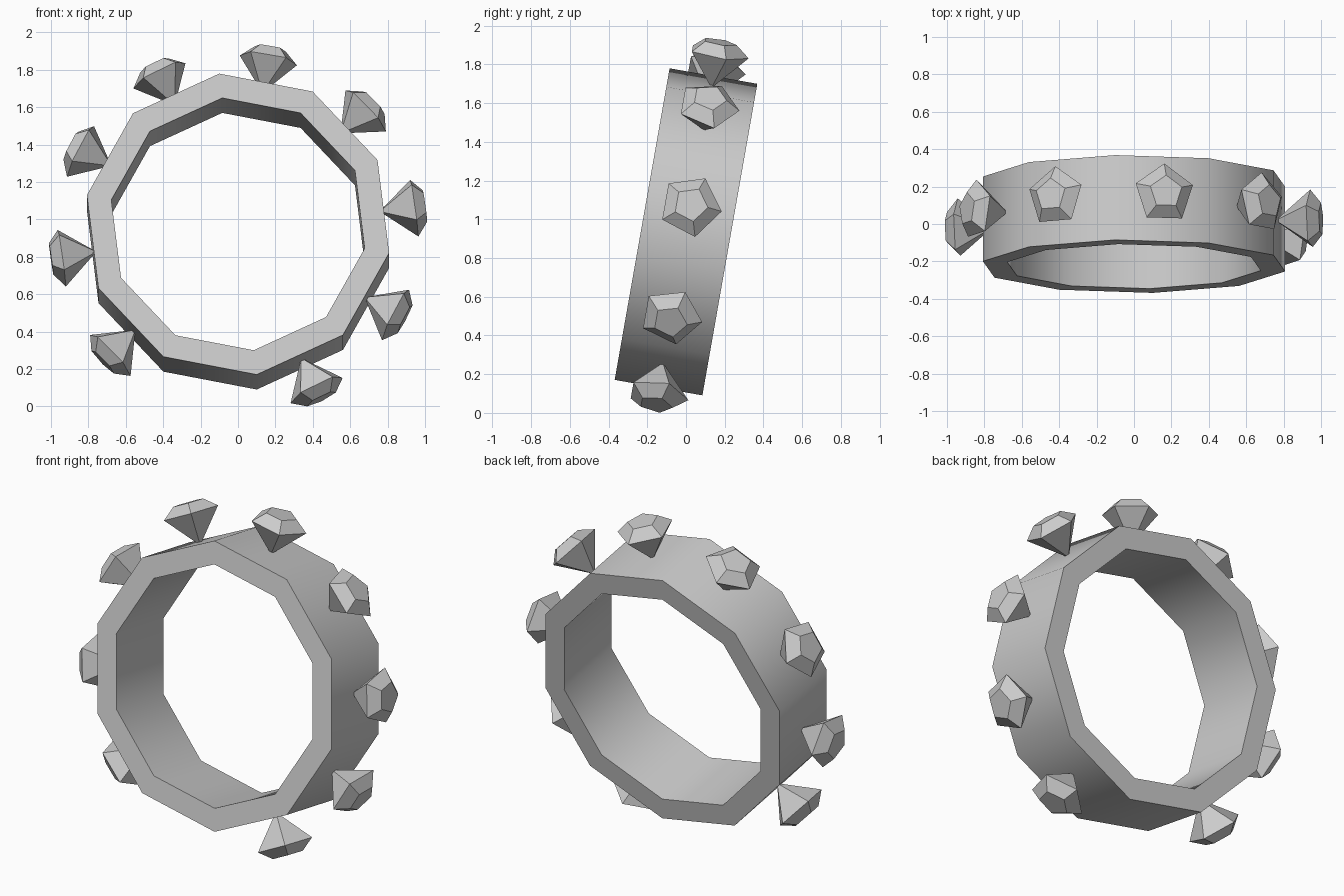
import bpy, bmesh
from math import sin, cos, pi, radians
from mathutils import Matrix

if "Cube" in bpy.data.objects:
    bpy.data.objects.remove(bpy.data.objects["Cube"])

# The whole model leans back about the x axis, around the ring centre
TILT = Matrix.Translation((0, 0, 0.935)) @ Matrix.Rotation(radians(-10), 4, 'X')
SIDES = 10


def make_object(name, bm, matrix):
    bmesh.ops.recalc_face_normals(bm, faces=bm.faces[:])
    mesh = bpy.data.meshes.new(name)
    bm.to_mesh(mesh)
    bm.free()
    obj = bpy.data.objects.new(name, mesh)
    bpy.context.collection.objects.link(obj)
    obj.matrix_world = matrix
    return obj


# Ring band: rectangular profile swept round ten sides
bm = bmesh.new()
profile = [(0.823, -0.23), (0.823, 0.23), (0.69, 0.23), (0.69, -0.23)]
loops = []
for i in range(SIDES):
    a = radians(-7) + i * 2 * pi / SIDES
    loops.append([bm.verts.new((r * sin(a), y, r * cos(a))) for r, y in profile])
for i in range(SIDES):
    p, q = loops[i], loops[(i + 1) % SIDES]
    for j in range(4):
        k = (j + 1) % 4
        bm.faces.new((p[j], p[k], q[k], q[j]))
band = make_object("ring_band", bm, TILT)
bpy.context.view_layer.objects.active = band
band.select_set(True)
bpy.ops.object.shade_smooth_by_angle(angle=radians(40))


# Five-sided cut gem: pointed base, girdle and flat table
def make_gem(name, angle):
    bm = bmesh.new()
    tip = bm.verts.new((0, 0, 0.765))

    def pentagon(radius, z):
        return [bm.verts.new((radius * sin(i * 2 * pi / 5), radius * cos(i * 2 * pi / 5), z))
                for i in range(5)]

    girdle, table = pentagon(0.163, 0.952), pentagon(0.09, 1.01)
    for i in range(5):
        j = (i + 1) % 5
        bm.faces.new((tip, girdle[i], girdle[j]))
        bm.faces.new((girdle[i], table[i], table[j], girdle[j]))
    bm.faces.new(table)
    make_object(name, bm, TILT @ Matrix.Rotation(angle, 4, 'Y'))


# One gem per outer facet, with the lowest-left facet left empty
for n in range(SIDES):
    if n != 5:
        make_gem(f"gem_{n}", radians(9.8 + 36 * n))
